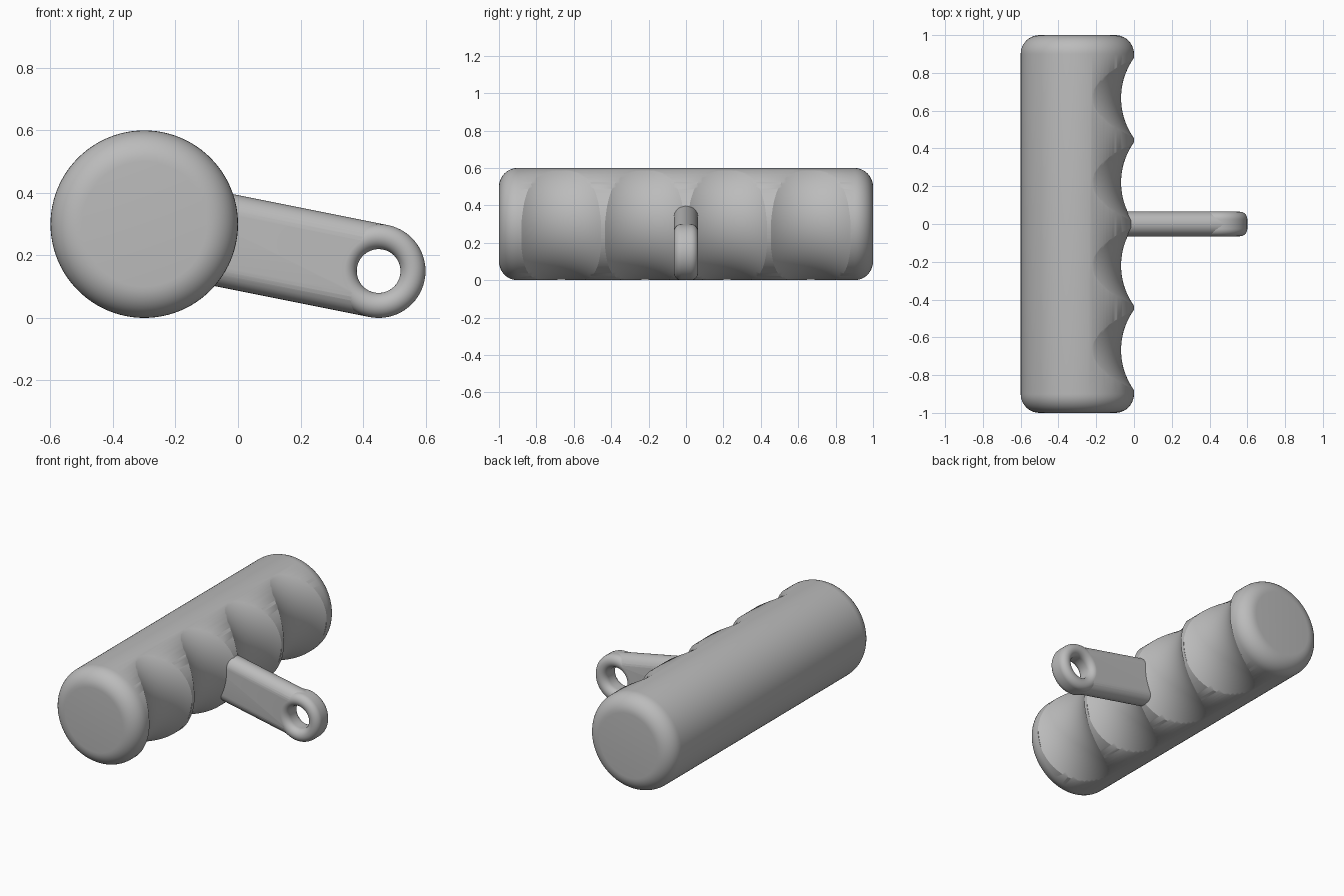
import bpy, bmesh
from math import sin, cos, pi, hypot, atan2
from mathutils import Vector

cube = bpy.data.objects.get("Cube")
if cube:
    bpy.data.objects.remove(cube, do_unlink=True)

grey = bpy.data.materials.new("grey")
grey.use_nodes = True
grey.diffuse_color = (0.5, 0.5, 0.5, 1)
grey.node_tree.nodes["Principled BSDF"].inputs["Base Color"].default_value = (0.5, 0.5, 0.5, 1)

GRIP = Vector((-0.3, 0, 0.3))       # grip axis
EYE = Vector((0.45, 0, 0.15))       # eye centre
ALONG = (EYE - GRIP).normalized()   # lever direction
ACROSS = Vector((-ALONG.z, 0, ALONG.x))


def arc(cx, cy, r, a0, a1, n=10):
    return [(cx + r * cos(a0 + (a1 - a0) * i / n), cy + r * sin(a0 + (a1 - a0) * i / n))
            for i in range(n + 1)]


def add_object(name, bm):
    bmesh.ops.remove_doubles(bm, verts=bm.verts, dist=1e-5)
    bmesh.ops.recalc_face_normals(bm, faces=bm.faces)
    mesh = bpy.data.meshes.new(name)
    bm.to_mesh(mesh)
    bm.free()
    mesh.materials.append(grey)
    ob = bpy.data.objects.new(name, mesh)
    bpy.context.collection.objects.link(ob)
    return ob


def lathe(bm, profile, centre, steps, closed=False):
    """Turn a (radius, y) profile round an axis parallel to y."""
    vs = [bm.verts.new(centre + Vector((r, y, 0))) for r, y in profile]
    es = [bm.edges.new(p) for p in zip(vs, vs[1:])]
    if closed:
        es.append(bm.edges.new((vs[-1], vs[0])))
    bmesh.ops.spin(bm, geom=vs + es, cent=centre, axis=(0, 1, 0),
                   angle=2 * pi, steps=steps, use_merge=False)
    bmesh.ops.remove_doubles(bm, verts=bm.verts, dist=1e-5)


def cut(ob, cutter):
    mod = ob.modifiers.new("cut", 'BOOLEAN')
    mod.operation = 'DIFFERENCE'
    mod.solver = 'EXACT'
    mod.object = cutter
    bpy.context.view_layer.objects.active = ob
    bpy.ops.object.modifier_apply(modifier=mod.name)
    bpy.data.objects.remove(cutter, do_unlink=True)


def smooth(ob):
    bpy.ops.object.select_all(action='DESELECT')
    ob.select_set(True)
    bpy.context.view_layer.objects.active = ob
    bpy.ops.object.shade_smooth_by_angle(angle=0.5)


# Grip: round bar with filleted ends
bm = bmesh.new()
profile = [(0, -1)] + arc(0.2, -0.9, 0.1, -pi / 2, 0) + arc(0.2, 0.9, 0.1, 0, pi / 2) + [(0, 1)]
lathe(bm, profile, GRIP, 96)
grip = add_object("grip", bm)

# Finger grooves: four scooped rings set off the grip axis
bm = bmesh.new()
R = 0.365
half = 0.62
for y in (-0.667, -0.22, 0.22, 0.667):
    scoop = [(0.318 + R * (1 - cos(a)), y + R * sin(a))
             for a in [half * (i / 10 - 1) for i in range(21)]]
    ring = scoop + [(0.75, scoop[-1][1]), (0.75, scoop[0][1])]
    lathe(bm, ring, GRIP - 0.088 * ALONG, 128, closed=True)
cut(grip, add_object("groove_cutter", bm))
smooth(grip)

# Lever: bar with rounded edges, running from inside the grip to the eye
bm = bmesh.new()
outline = arc(0.085, 0, 0.065, -pi / 2, pi / 2, 16) + arc(-0.085, 0, 0.065, pi / 2, 1.5 * pi, 16)
vs = [bm.verts.new(GRIP + 0.08 * ALONG + h * ACROSS + Vector((0, y, 0))) for h, y in outline]
face = bm.faces.new(vs)
ext = bmesh.ops.extrude_face_region(bm, geom=[face])["geom"]
bmesh.ops.translate(bm, verts=[v for v in ext if isinstance(v, bmesh.types.BMVert)],
                    vec=EYE - GRIP - 0.08 * ALONG)
lever = add_object("lever", bm)
bm = bmesh.new()
lathe(bm, [(0, -0.2), (0.11, -0.2), (0.11, 0.2), (0, 0.2)], EYE, 64)
cut(lever, add_object("eye_cutter", bm))
smooth(lever)

# Eye: ring with a rounded section
bm = bmesh.new()
section = arc(0.11, 0.025, 0.04, 0, pi, 16) + arc(0.11, -0.025, 0.04, pi, 2 * pi, 16)
lathe(bm, section, EYE, 64, closed=True)
smooth(add_object("eye_ring", bm))
